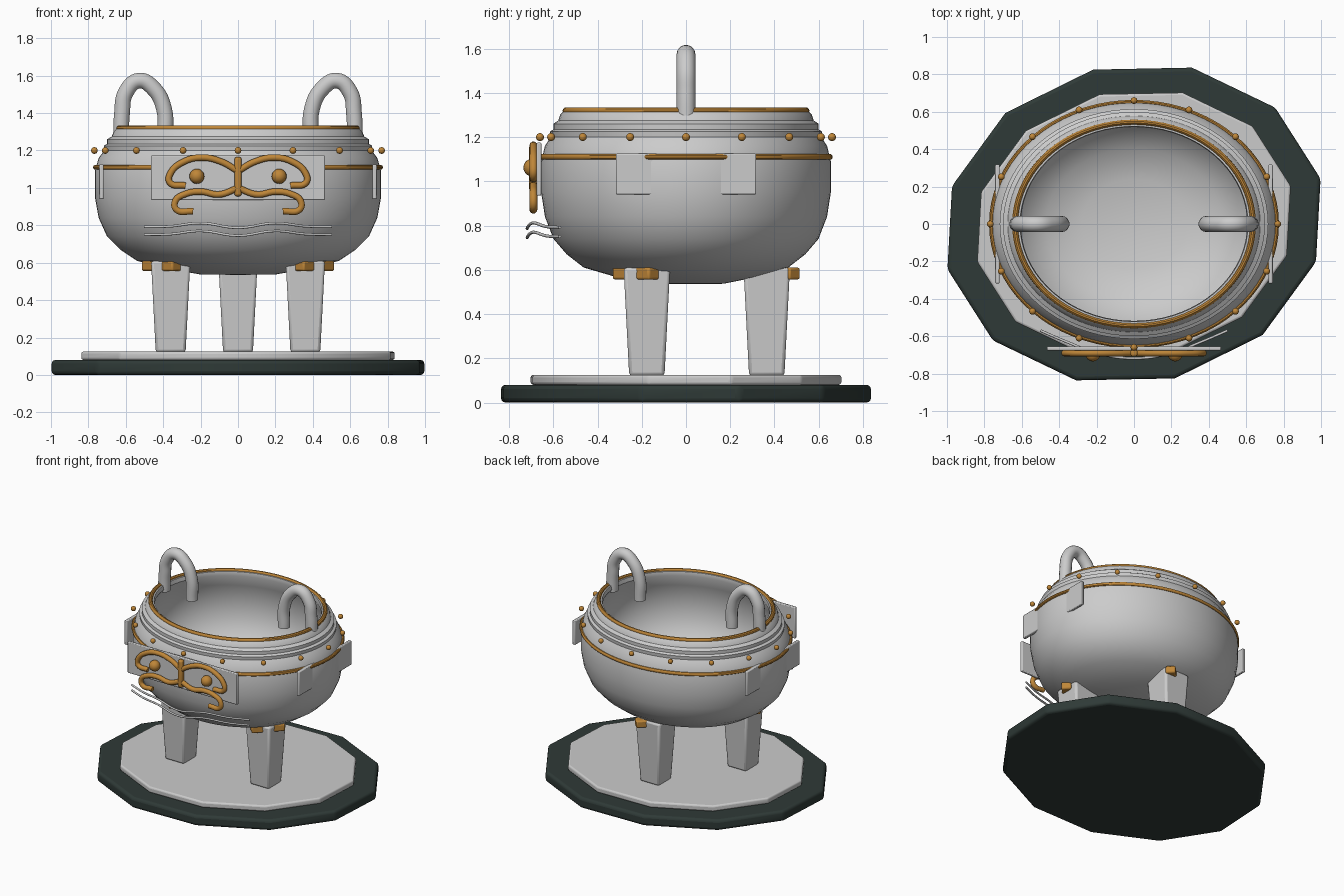
import bpy, bmesh, math
from mathutils import Matrix, Vector

if "Cube" in bpy.data.objects:
    bpy.data.objects.remove(bpy.data.objects["Cube"])

RATIO = 0.856  # depth / width of the oval vessel


def material(name, rgb):
    m = bpy.data.materials.new(name)
    m.diffuse_color = (*rgb, 1)
    m.use_nodes = True
    m.node_tree.nodes["Principled BSDF"].inputs["Base Color"].default_value = m.diffuse_color
    return m


GOLD = material("gilding", (0.52, 0.24, 0.04))
DARK = material("dark_wood", (0.028, 0.042, 0.038))


def finish(name, bm, mat=None, smooth=True, bevel=0, segments=2):
    bmesh.ops.recalc_face_normals(bm, faces=bm.faces)
    me = bpy.data.meshes.new(name)
    bm.to_mesh(me)
    bm.free()
    ob = bpy.data.objects.new(name, me)
    bpy.context.collection.objects.link(ob)
    if mat:
        me.materials.append(mat)
    if bevel:
        b = ob.modifiers.new("bevel", 'BEVEL')
        b.width, b.segments = bevel, segments
    if smooth:
        bpy.ops.object.select_all(action='DESELECT')
        ob.select_set(True)
        bpy.context.view_layer.objects.active = ob
        bpy.ops.object.shade_smooth_by_angle(angle=math.radians(35))
    return ob


def lathe(name, profile, mat=None, closed=False, n=72):
    """Turn an (r, z) profile about z, squashed to the oval."""
    bm = bmesh.new()
    vs = [bm.verts.new((r, 0, z)) for r, z in profile]
    pairs = list(zip(vs, vs[1:])) + ([(vs[-1], vs[0])] if closed else [])
    edges = [bm.edges.new(p) for p in pairs]
    bmesh.ops.spin(bm, geom=vs + edges, axis=(0, 0, 1), cent=(0, 0, 0),
                   angle=2 * math.pi, steps=n, use_merge=False)
    bmesh.ops.remove_doubles(bm, verts=bm.verts, dist=1e-4)
    bmesh.ops.scale(bm, vec=(1, RATIO, 1), verts=bm.verts)
    return finish(name, bm, mat)


def ring(name, r, z, minor, mat):
    pts = [(r + minor * math.cos(a), z + minor * math.sin(a))
           for a in (i * math.pi / 5 for i in range(10))]
    return lathe(name, pts, mat, closed=True)


def box(name, loc, size, mat=None, rot=0, bevel=0.006, taper=1):
    bm = bmesh.new()
    bmesh.ops.create_cube(bm, size=1)
    for v in bm.verts:
        k = taper if v.co.z < 0 else 1
        v.co = Vector((v.co.x * size[0] * k, v.co.y * size[1] * k, v.co.z * size[2]))
    bm.transform(Matrix.Translation(loc) @ Matrix.Rotation(rot, 4, 'Z'))
    return finish(name, bm, mat, bevel=bevel)


def ball(name, loc, r, mat):
    bm = bmesh.new()
    bmesh.ops.create_uvsphere(bm, u_segments=16, v_segments=10, radius=r,
                              matrix=Matrix.Translation(loc))
    return finish(name, bm, mat)


def tube(name, pts, r, mat=None, res=3):
    cu = bpy.data.curves.new(name, 'CURVE')
    cu.dimensions = '3D'
    cu.bevel_depth, cu.bevel_resolution = r, res
    cu.use_fill_caps, cu.resolution_u = True, 8
    sp = cu.splines.new('BEZIER')
    sp.bezier_points.add(len(pts) - 1)
    for bp, p in zip(sp.bezier_points, pts):
        bp.co = p
        bp.handle_left_type = bp.handle_right_type = 'AUTO'
    ob = bpy.data.objects.new(name, cu)
    bpy.context.collection.objects.link(ob)
    if mat:
        cu.materials.append(mat)
    return ob


def slab(name, scale, z0, z1, mat, bevel):
    """Twelve-sided, slightly skewed oval plate."""
    bm = bmesh.new()
    loops = []
    for z in (z0, z1):
        lp = []
        for i in range(12):
            a = math.radians(15 + 30 * i)
            x, y = 1.02 * math.cos(a), 0.86 * math.sin(a)
            lp.append(bm.verts.new((scale * (x + 0.055 * y), scale * (y + 0.02 * x), z)))
        loops.append(lp)
        bm.faces.new(lp)
    for i in range(12):
        j = (i + 1) % 12
        bm.faces.new((loops[0][i], loops[0][j], loops[1][j], loops[1][i]))
    return finish(name, bm, mat, bevel=bevel, segments=3)


# Stand
slab("base_slab", 1.0, 0, 0.08, DARK, 0.02)
slab("stand_top", 0.84, 0.08, 0.125, None, 0.012)

# Vessel body: outer wall with neck steps, then inner wall
lathe("bowl", [
    (0, 0.535), (0.2, 0.537), (0.36, 0.565), (0.54, 0.61), (0.63, 0.67), (0.70, 0.74),
    (0.745, 0.84), (0.765, 0.95), (0.765, 1.09), (0.745, 1.16), (0.715, 1.20),
    (0.718, 1.225), (0.70, 1.235), (0.70, 1.26), (0.675, 1.275), (0.665, 1.30),
    (0.645, 1.32), (0.61, 1.32), (0.605, 1.29), (0.65, 1.2), (0.685, 1.08), (0.675, 0.94),
    (0.61, 0.81), (0.47, 0.71), (0.28, 0.65), (0, 0.65)])
ring("rim_trim", 0.636, 1.318, 0.016, GOLD)
ring("shoulder_band", 0.762, 1.11, 0.013, GOLD)

# Row of studs
for i in range(16):
    a = i * math.pi / 8
    ball(f"stud_{i}", (0.768 * math.cos(a), 0.66 * math.sin(a), 1.2), 0.018, GOLD)

# Legs with gilded collars
for nm, x, y, rot in (("left", -0.36, -0.177, -45), ("right", 0.36, -0.177, 45),
                      ("back", 0, 0.365, 45)):
    box(f"{nm}_leg", (x, y, 0.365), (0.21, 0.21, 0.49), bevel=0.015, taper=0.76)
    cx = x + math.copysign(0.05, x) if x else 0
    cy = y + (0.045 if y > 0 else -0.05)
    box(f"{nm}_leg_collar", (cx, cy, 0.583), (0.235, 0.07, 0.055), GOLD,
        math.radians(rot), 0.01)

# Arched handles, side plates and gilded mask
FY = -0.69
brow = [(0, 1.09), (0.09, 1.14), (0.19, 1.162), (0.29, 1.14), (0.36, 1.08),
        (0.365, 1.03), (0.28, 1.012)]
jaw = [(0, 1.0), (0.1, 0.965), (0.2, 0.98), (0.28, 0.968), (0.335, 0.93),
       (0.33, 0.885), (0.24, 0.875)]
arch = [(0.625, 1.27), (0.62, 1.4), (0.60, 1.51), (0.53, 1.573), (0.45, 1.53),
        (0.395, 1.42), (0.39, 1.26)]
for nm, s in (("left", -1), ("right", 1)):
    tube(f"{nm}_handle", [(s * x, 0, z) for x, z in arch], 0.043, res=5)
    box(f"{nm}_plate", (s * 0.73, 0, 1.033), (0.024, 0.635, 0.185))
    tube(f"{nm}_brow", [(s * x, FY, z) for x, z in brow], 0.018, GOLD)
    tube(f"{nm}_jaw", [(s * x, FY, z) for x, z in jaw], 0.018, GOLD)
    ball(f"{nm}_eye", (s * 0.22, FY - 0.005, 1.062), 0.04, GOLD)
box("front_plate", (0, -0.665, 1.055), (0.93, 0.022, 0.24))
box("mask_nose", (0, FY, 1.06), (0.038, 0.038, 0.21), GOLD, bevel=0.012)

# Wavy cloud lines under the mask
for k, z in enumerate((0.792, 0.75)):
    pts = [(-0.5, -0.57, 0), (-0.36, -0.63, 0.003), (-0.2, -0.69, 0.02), (0, -0.718, -0.005)]
    pts += [(-x, y, d) for x, y, d in reversed(pts[:-1])]
    tube(f"cloud_line_{k}", [(x, y, z + d) for x, y, d in pts], 0.007)
